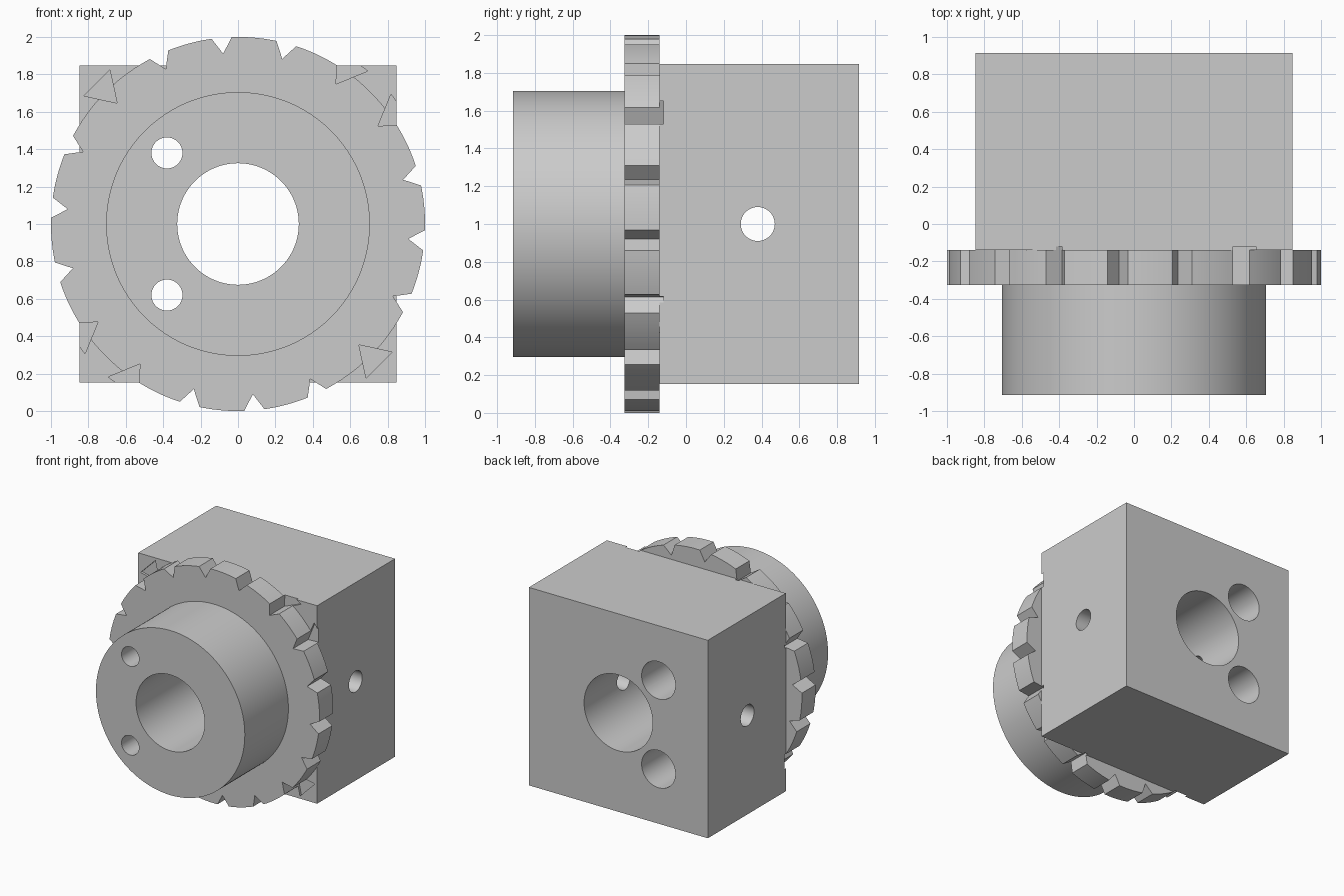
import bpy
import bmesh
import math
from mathutils import Matrix, Vector

if "Cube" in bpy.data.objects:
    bpy.data.objects.remove(bpy.data.objects["Cube"], do_unlink=True)

AXIS_Z = 1.0          # height of the main axis
BACK, SEAM, COLLAR, FRONT = 0.915, -0.14, -0.325, -0.915
SCREWS = [(-0.38, AXIS_Z - 0.38), (-0.38, AXIS_Z + 0.38)]

grey = bpy.data.materials.new("plain grey")
grey.use_nodes = True
grey.diffuse_color = (0.6, 0.6, 0.6, 1)
grey.node_tree.nodes["Principled BSDF"].inputs["Base Color"].default_value = (0.6, 0.6, 0.6, 1)


def make_object(name, bm):
    bmesh.ops.recalc_face_normals(bm, faces=bm.faces)
    mesh = bpy.data.meshes.new(name)
    bm.to_mesh(mesh)
    bm.free()
    mesh.materials.append(grey)
    obj = bpy.data.objects.new(name, mesh)
    bpy.context.collection.objects.link(obj)
    return obj


def add_rod(bm, radius, y0, y1, x=0.0, z=AXIS_Z, sides=128):
    """Cylinder along y between y0 and y1."""
    place = Matrix.Translation((x, (y0 + y1) / 2, z)) @ Matrix.Rotation(math.pi / 2, 4, "X")
    bmesh.ops.create_cone(bm, cap_ends=True, segments=sides, radius1=radius,
                          radius2=radius, depth=abs(y1 - y0), matrix=place)


def rods(name, radius, y0, y1, centres=((0.0, AXIS_Z),), sides=128):
    bm = bmesh.new()
    for x, z in centres:
        add_rod(bm, radius, y0, y1, x, z, sides)
    return make_object(name, bm)


# Block
bm = bmesh.new()
bmesh.ops.create_cube(bm, size=1, matrix=Matrix.Translation((0, (BACK + SEAM) / 2, AXIS_Z))
                      @ Matrix.Diagonal((1.695, BACK - SEAM, 1.695, 1)))
block = make_object("mounting_block", bm)

# Notched disc and hub
disc = rods("notched_disc", 1.0, COLLAR, SEAM, sides=180)
hub = rods("hub", 0.705, FRONT, COLLAR)

# Cutters for the holes
bore = rods("bore_cutter", 0.325, -1.1, 1.1)
screws = rods("screw_hole_cutter", 0.083, -1.1, 1.1, SCREWS, 48)
counterbores = rods("counterbore_cutter", 0.16, 0.1, 1.1, SCREWS, 64)
cross = rods("cross_hole_cutter", 0.09, -1.1, 1.1, ((0.0, 0.0),), 48)
cross.data.transform(Matrix.Translation((0, 0.38, AXIS_Z)) @ Matrix.Rotation(math.pi / 2, 4, "Z"))

# Triangular notches, cut slightly into the block
bm = bmesh.new()
for i in range(18):
    angle = math.radians(15 + 20 * i)
    out = Vector((math.cos(angle), 0, math.sin(angle)))
    side = Vector((-out.z, 0, out.x))
    base = Vector((0, -0.4, AXIS_Z))
    corners = [out * 0.914, out * 1.068 + side * 0.099, out * 1.068 - side * 0.099]
    face = bm.faces.new([bm.verts.new(base + c) for c in corners])
    swept = bmesh.ops.extrude_face_region(bm, geom=[face])["geom"]
    bmesh.ops.translate(bm, vec=(0, 0.28, 0),
                        verts=[v for v in swept if isinstance(v, bmesh.types.BMVert)])
notches = make_object("notch_cutter", bm)


def cut(obj, cutters):
    bpy.ops.object.select_all(action="DESELECT")
    bpy.context.view_layer.objects.active = obj
    obj.select_set(True)
    for cutter in cutters:
        mod = obj.modifiers.new("cut", "BOOLEAN")
        mod.operation = "DIFFERENCE"
        mod.solver = "EXACT"
        mod.object = cutter
        bpy.ops.object.modifier_apply(modifier=mod.name)
    bpy.ops.object.shade_smooth_by_angle(angle=math.radians(20))


cut(block, [bore, screws, counterbores, cross, notches])
cut(disc, [bore, screws, notches])
cut(hub, [bore, screws])

for cutter in (bore, screws, counterbores, cross, notches):
    bpy.data.objects.remove(cutter, do_unlink=True)
